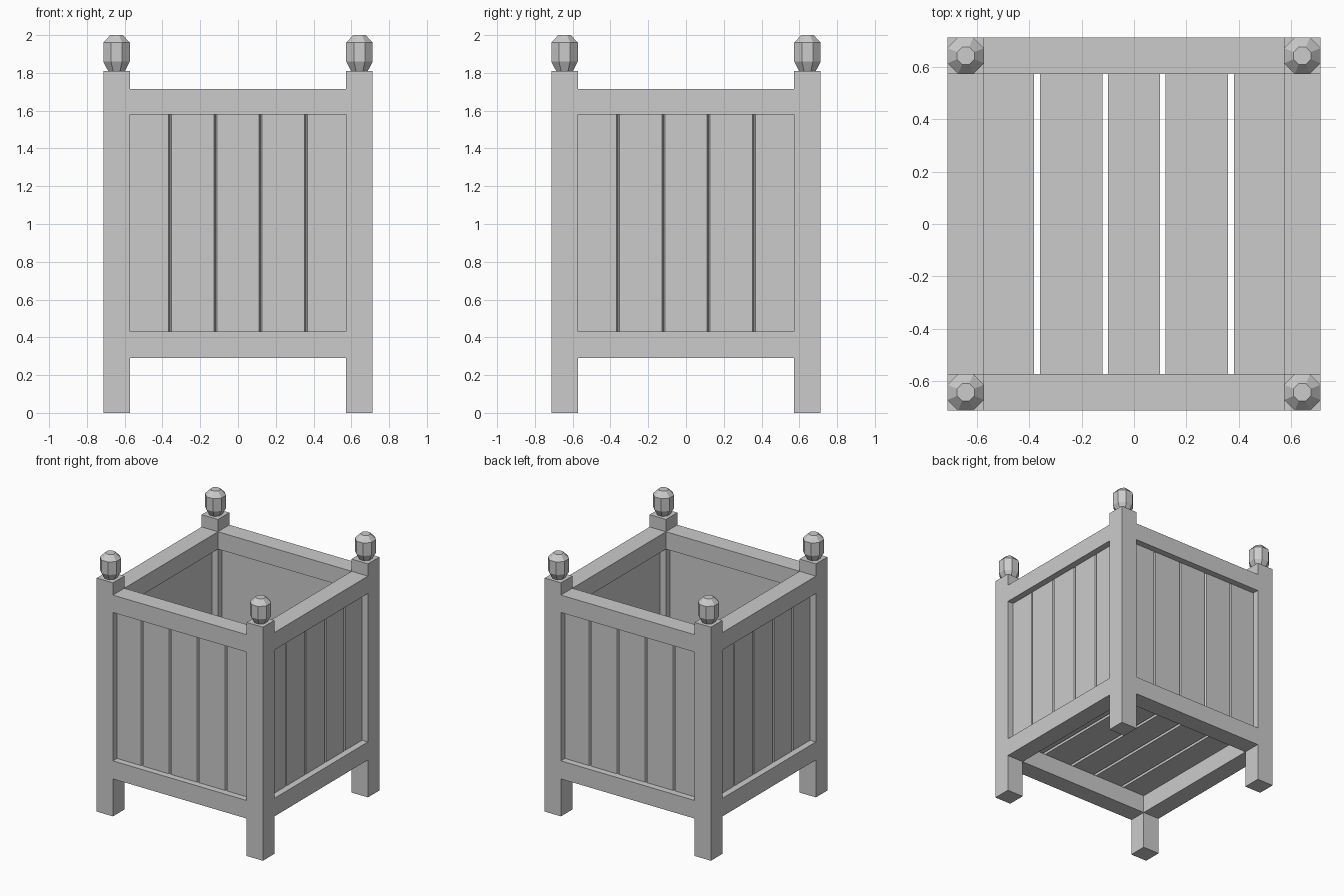
import bpy
import bmesh
from math import pi
from mathutils import Matrix, Vector

if "Cube" in bpy.data.objects:
    bpy.data.objects.remove(bpy.data.objects["Cube"], do_unlink=True)

# One plain colour for the whole planter
GREY = (0.6, 0.6, 0.6, 1.0)
grey = bpy.data.materials.new("plain_grey")
grey.use_nodes = True
grey.diffuse_color = GREY
grey.node_tree.nodes["Principled BSDF"].inputs["Base Color"].default_value = GREY

HALF = 0.713               # outer half width
POST = 0.14                # post and rail thickness
INNER = HALF - POST
MID = HALF - POST / 2      # centre line of posts and rails
POST_TOP = 1.81
RAIL_LOW, RAIL_HIGH = (0.29, 0.43), (1.58, 1.715)


def finish(name, bm, turn=0):
    """Turn the part about z in quarter turns and add it to the scene."""
    bmesh.ops.transform(bm, matrix=Matrix.Rotation(turn * pi / 2, 4, "Z"), verts=bm.verts)
    bmesh.ops.recalc_face_normals(bm, faces=bm.faces)
    mesh = bpy.data.meshes.new(name)
    bm.to_mesh(mesh)
    bm.free()
    mesh.materials.append(grey)
    obj = bpy.data.objects.new(name, mesh)
    bpy.context.collection.objects.link(obj)
    return obj


def box(name, xs, ys, zs, turn=0):
    bm = bmesh.new()
    lo, hi = (Vector(p) for p in zip(xs, ys, zs))
    place = Matrix.Translation((lo + hi) / 2) @ Matrix.Diagonal((*(hi - lo), 1))
    bmesh.ops.create_cube(bm, size=1, matrix=place)
    return finish(name, bm, turn)


def prism(name, outline, zs, turn=0):
    """Extrude a flat outline upward."""
    bm = bmesh.new()
    base = bm.faces.new([bm.verts.new((x, y, zs[0])) for x, y in outline])
    top = bmesh.ops.extrude_face_region(bm, geom=[base])["geom"]
    moved = [v for v in top if isinstance(v, bmesh.types.BMVert)]
    bmesh.ops.translate(bm, verts=moved, vec=(0, 0, zs[1] - zs[0]))
    return finish(name, bm, turn)


def finial(name, x, y, turn):
    """Eight-sided knob built from stacked rings, flats facing the sides."""
    bm = bmesh.new()
    rings = []
    for radius, z in ((0.048, POST_TOP), (0.076, 1.86), (0.076, 1.96), (0.036, 2.0)):
        place = Matrix.Translation((x, y, z)) @ Matrix.Rotation(pi / 8, 4, "Z")
        rings.append(bmesh.ops.create_circle(bm, segments=8, radius=radius, matrix=place)["verts"])
    for low, high in zip(rings, rings[1:]):
        for i in range(8):
            j = (i + 1) % 8
            bm.faces.new((low[i], low[j], high[j], high[i]))
    bm.faces.new(rings[0])
    bm.faces.new(rings[-1])
    return finish(name, bm, turn)


# Four equal sides: a corner post with its knob, two rails and five slats
SLAT = 0.24
BACK, FRONT, CHAMFER = -MID + 0.02, -MID - 0.02, 0.008
for turn, side in enumerate(("front", "left", "back", "right")):
    box(f"{side}_post", (-HALF, -INNER), (-HALF, -INNER), (0, POST_TOP), turn)
    finial(f"{side}_post_knob", -MID, -MID, turn)
    for label, zs in (("lower", RAIL_LOW), ("upper", RAIL_HIGH)):
        box(f"{side}_{label}_rail", (-INNER, INNER), (-HALF, -INNER), zs, turn)
    for i in range(5):
        a = (i - 2.5) * SLAT
        b = a + SLAT
        # Chamfered outer edges leave a V groove between neighbours
        outline = ((a, BACK), (a, FRONT + 2 * CHAMFER), (a + CHAMFER, FRONT),
                   (b - CHAMFER, FRONT), (b, FRONT + 2 * CHAMFER), (b, BACK))
        prism(f"{side}_slat_{i + 1}", outline, (RAIL_LOW[1], RAIL_HIGH[0]), turn)

# Floor boards resting on the lower rails, with open gaps between them
GAP = 0.011
EDGE = MID - 0.02
cuts = (-0.371, -0.11, 0.11, 0.371)
starts = (-EDGE, *(c + GAP for c in cuts))
ends = (*(c - GAP for c in cuts), EDGE)
for i, xs in enumerate(zip(starts, ends)):
    box(f"floor_board_{i + 1}", xs, (-EDGE, EDGE), (RAIL_LOW[1], RAIL_LOW[1] + 0.03))
